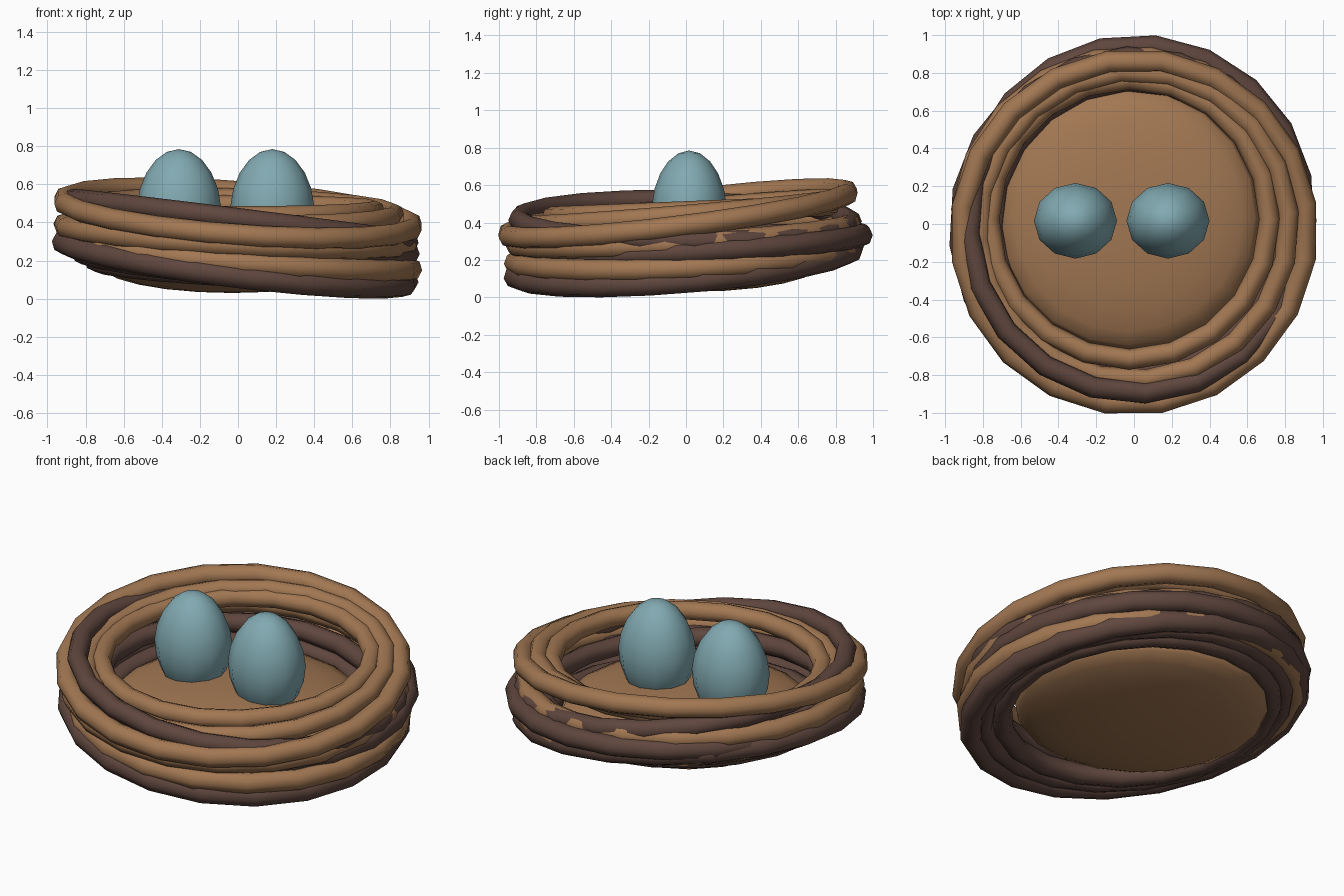
import bpy, math
from mathutils import Vector, Matrix

old = bpy.data.objects.get("Cube")
if old:
    bpy.data.objects.remove(old, do_unlink=True)


def material(name, rgb):
    m = bpy.data.materials.new(name)
    m.use_nodes = True
    m.diffuse_color = (*rgb, 1)
    bsdf = m.node_tree.nodes["Principled BSDF"]
    bsdf.inputs["Base Color"].default_value = (*rgb, 1)
    bsdf.inputs["Roughness"].default_value = 0.8
    return m


tan = material("light twig brown", (0.36, 0.185, 0.085))
dark = material("dark twig brown", (0.115, 0.062, 0.048))
blue = material("egg blue", (0.22, 0.40, 0.44))


def finish(obj, name, mat):
    obj.name = name
    obj.data.materials.append(mat)
    for p in obj.data.polygons:
        p.use_smooth = True


def twig_ring(name, mat, radius, thick, center, slope, phase=0):
    """Closed twig hoop lying in the plane with the given x and y slopes."""
    bpy.ops.mesh.primitive_torus_add(major_segments=20, minor_segments=8,
                                     major_radius=radius, minor_radius=thick)
    obj = bpy.context.object
    normal = Vector((-slope[0], -slope[1], 1))
    tilt = Vector((0, 0, 1)).rotation_difference(normal).to_matrix().to_4x4()
    spin = Matrix.Rotation(math.radians(phase), 4, 'Z')
    obj.data.transform(Matrix.Translation(center) @ tilt @ spin)
    finish(obj, name, mat)


# Upper hoops
twig_ring("rim_twig", tan, 0.92, 0.058, (0, -0.043, 0.447), (-0.075, 0.125), 9)
twig_ring("inner_rim_twig", tan, 0.742, 0.055, (-0.025, 0.025, 0.46), (0, 0.04))
twig_ring("middle_rim_twig", tan, 0.82, 0.055, (0, -0.01, 0.455), (-0.02, 0.085), 5)
twig_ring("upper_dark_twig", dark, 0.89, 0.056, (0.01, -0.005, 0.41), (-0.125, -0.01), 3)

# Middle hoops
twig_ring("middle_outer_twig", tan, 0.9, 0.06, (-0.015, -0.015, 0.335), (-0.055, 0.06), 12)
twig_ring("middle_dark_twig", dark, 0.885, 0.06, (0.015, 0.06, 0.287), (-0.05, 0.055), 12)
twig_ring("inner_dark_twig", dark, 0.785, 0.056, (0, 0, 0.285), (-0.06, 0.03), 7)

# Lower hoops
twig_ring("lower_outer_twig", tan, 0.9, 0.06, (0.01, -0.015, 0.225), (-0.08, 0.045), 2)
twig_ring("base_dark_twig", dark, 0.912, 0.062, (-0.015, -0.01, 0.194), (-0.122, 0.083), 6)
twig_ring("base_middle_twig", dark, 0.83, 0.055, (0, 0, 0.18), (-0.08, 0.07), 10)
twig_ring("base_inner_twig", dark, 0.745, 0.058, (-0.005, 0.015, 0.165), (-0.05, 0.06), 3)

# Bowl floor
bpy.ops.mesh.primitive_uv_sphere_add(segments=20, ring_count=12, radius=1)
bowl = bpy.context.object
bowl.data.transform(Matrix.Translation((-0.03, 0.03, 0.18))
                    @ Matrix.Diagonal((0.695, 0.695, 0.15, 1)))
finish(bowl, "nest_floor", tan)


# Eggs: spheres narrowed toward the top
def egg(name, x):
    bpy.ops.mesh.primitive_uv_sphere_add(segments=12, ring_count=10, radius=1)
    obj = bpy.context.object
    for v in obj.data.vertices:
        taper = 1 - 0.07 * max(v.co.z, 0)
        v.co = (x + v.co.x * 0.22 * taper,
                0.017 + v.co.y * 0.2 * taper,
                0.485 + v.co.z * 0.3)
    finish(obj, name, blue)


egg("right_egg", -0.31)
egg("left_egg", 0.18)
